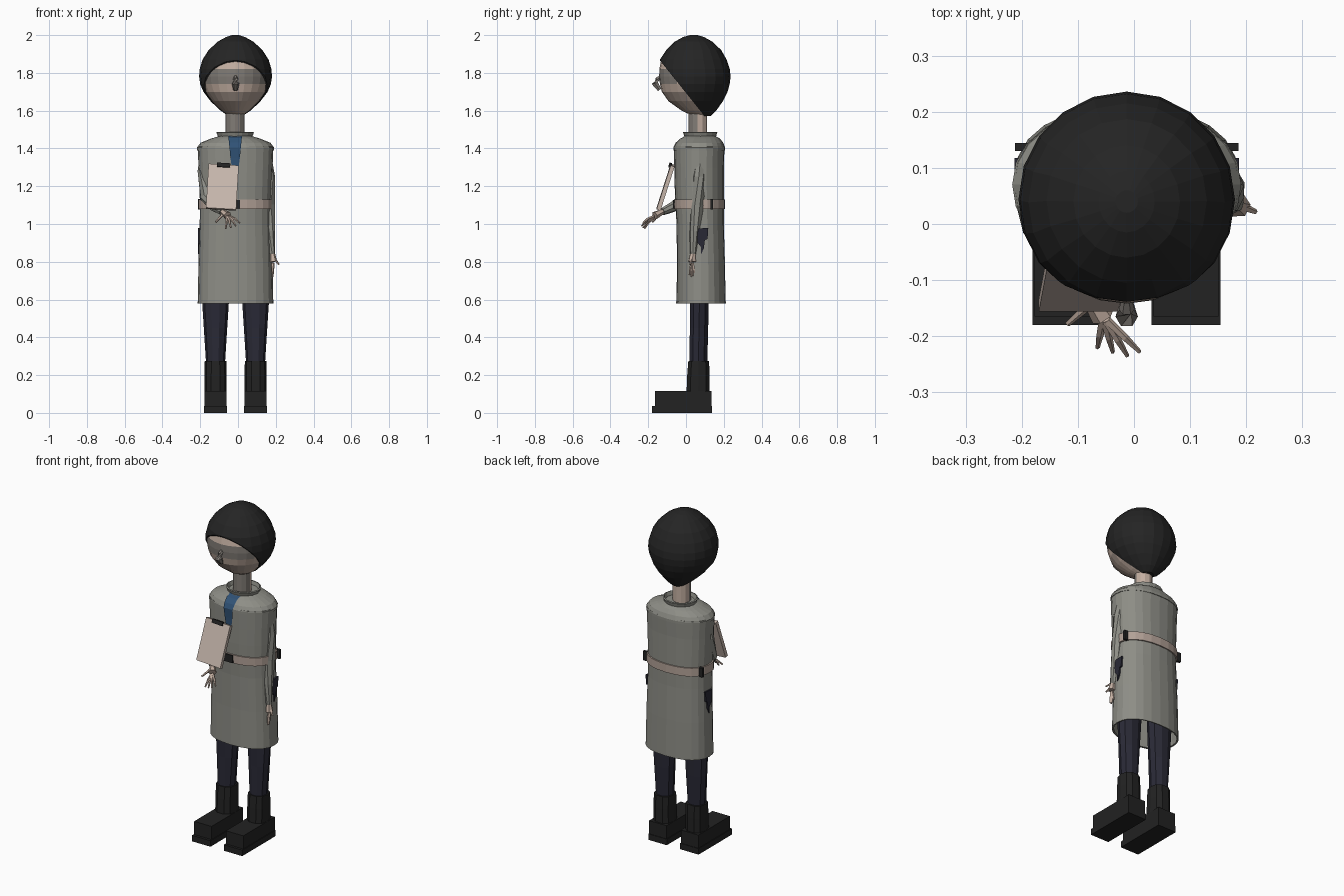
import bpy, bmesh
from math import cos, sin, pi, copysign
from mathutils import Vector, Matrix

if "Cube" in bpy.data.objects:
    bpy.data.objects.remove(bpy.data.objects["Cube"])

CX = -0.013  # body centre line


def material(name, rgb):
    m = bpy.data.materials.new(name)
    m.use_nodes = True
    m.diffuse_color = (*rgb, 1)
    m.node_tree.nodes["Principled BSDF"].inputs["Base Color"].default_value = (*rgb, 1)
    return m


coat = material("coat grey", (0.27, 0.27, 0.24))
skin = material("skin", (0.55, 0.43, 0.36))
shade = material("grey skin", (0.22, 0.2, 0.18))
tan = material("belt tan", (0.45, 0.36, 0.31))
paper = material("board cream", (0.58, 0.48, 0.42))
hair_black = material("hair black", (0.018, 0.018, 0.018))
boot_black = material("boot black", (0.016, 0.016, 0.016))
navy = material("trouser navy", (0.022, 0.022, 0.036))
blue = material("shirt blue", (0.03, 0.085, 0.18))


def finish(name, bm, *mats):
    bmesh.ops.recalc_face_normals(bm, faces=bm.faces)
    me = bpy.data.meshes.new(name)
    bm.to_mesh(me)
    bm.free()
    for m in mats:
        me.materials.append(m)
    ob = bpy.data.objects.new(name, me)
    bpy.context.collection.objects.link(ob)
    return ob


def bridge(bm, rings, caps=(True, True)):
    rings = [[bm.verts.new(p) for p in r] for r in rings]
    n = len(rings[0])
    for a, b in zip(rings, rings[1:]):
        for i in range(n):
            j = (i + 1) % n
            bm.faces.new((a[i], a[j], b[j], b[i]))
    for ring, cap in zip((rings[0], rings[-1]), caps):
        if cap:
            bm.faces.new(ring)
    return bm


def oval(z, rx, y0, y1, n, cx=CX, power=1.0, grow=0):
    """Level ring with half width rx, running from y0 to y1."""
    cy, ry = (y0 + y1) / 2, (y1 - y0) / 2 + grow
    pts = []
    for i in range(n):
        c, s = cos(2 * pi * i / n), sin(2 * pi * i / n)
        pts.append((cx + (rx + grow) * copysign(abs(c) ** power, c),
                    cy + ry * copysign(abs(s) ** power, s), z))
    return pts


def loft(name, rows, mat, n=20, caps=(True, True), **kw):
    bm = bridge(bmesh.new(), [oval(*r, n, **kw) for r in rows], caps)
    return finish(name, bm, mat)


def tube(name, pts, radii, mat, n=8, flat=1.0):
    pts = [Vector(p) for p in pts]
    rings = []
    for i, p in enumerate(pts):
        d = pts[min(i + 1, len(pts) - 1)] - pts[max(i - 1, 0)]
        q = d.to_track_quat("Z", "Y")
        rings.append([p + q @ Vector((radii[i] * cos(2 * pi * k / n) * flat,
                                      radii[i] * sin(2 * pi * k / n), 0)) for k in range(n)])
    return finish(name, bridge(bmesh.new(), rings), mat)


def box(name, centre, size, mat, rot=None):
    bm = bmesh.new()
    m = Matrix.Translation(centre) @ (rot or Matrix()) @ Matrix.Diagonal((*size, 1))
    bmesh.ops.create_cube(bm, size=1, matrix=m)
    return finish(name, bm, mat)


def hand(side, wrist, knuckles, tips, thumb):
    tube(side + "_palm", [wrist, knuckles], [0.014, 0.022], skin, 6)
    k = Vector(knuckles)
    for i, t in enumerate(tips):
        t = Vector(t)
        start = k.lerp(Vector(tips[0]).lerp(Vector(tips[-1]), i / (len(tips) - 1)), 0.1)
        mid = start.lerp(t, 0.55) + Vector((0, 0, 0.006))
        tube(f"{side}_finger_{i + 1}", [start, mid, t], [0.008, 0.007, 0.004], skin, 5)
    tube(side + "_thumb", [Vector(wrist).lerp(k, 0.4), thumb], [0.009, 0.005], skin, 5)


# Head and hair share one outline; the hair is the part behind a sloping plane
outline = [(1.572, .04, .03, .13), (1.60, .08, -.03, .16), (1.65, .132, -.10, .195),
           (1.70, .17, -.135, .22), (1.74, .187, -.145, .231), (1.78, .193, -.149, .236),
           (1.82, .19, -.148, .232), (1.87, .175, -.138, .215), (1.92, .143, -.105, .187),
           (1.965, .095, -.06, .14), (1.99, .05, -.015, .095), (2.0, .02, .02, .06)]
bm = bridge(bmesh.new(), [oval(*r, 24, grow=-0.007) for r in outline[:-2]])
for f in bm.faces:
    c = f.calc_center_median()
    if c.y < -0.06 and 1.74 < c.z < 1.82 and abs(c.x - CX) > 0.015:
        f.material_index = 1
    elif c.y < 0 and 1.65 < c.z < 1.70:
        f.material_index = 2
finish("head", bm, skin, shade, tan)

bm = bridge(bmesh.new(), [oval(*r, 20) for r in outline])
cut = bmesh.ops.bisect_plane(bm, geom=bm.verts[:] + bm.edges[:] + bm.faces[:],
                             plane_co=(0, -0.145, 1.875), plane_no=(0, 1.25, 1), clear_inner=True)
bmesh.ops.holes_fill(bm, edges=[e for e in bm.edges if e.is_boundary], sides=0)
finish("hair", bm, hair_black)

tube("nose", [(CX, -.13, 1.785), (CX, -.152, 1.765), (CX, -.165, 1.745), (CX, -.14, 1.71)],
     [.008, .014, .02, .012], shade, 6)

# Neck, grey at the front
bm = bridge(bmesh.new(), [oval(z, .05, .012, .112, 12, cx=-.015) for z in (1.44, 1.53, 1.62)])
for f in bm.faces:
    f.material_index = int(f.calc_center_median().y < 0.05)
finish("neck", bm, skin, shade)

# Coat: open skirted body, yoke with a lip, flared collar
body = loft("coat_body", [(.58, .2, -.05, .21), (.8, .196, -.048, .206), (1.0, .19, -.05, .2),
                          (1.1, .188, -.056, .2), (1.2, .192, -.06, .2), (1.3, .196, -.062, .2),
                          (1.41, .2, -.064, .204)], coat, 24, (False, False), power=0.88)
solid = body.modifiers.new("thickness", "SOLIDIFY")
solid.thickness = 0.008
loft("coat_hem", [(.578, .201, -.052, .211), (.59, .201, -.052, .211)], coat, 24,
     (False, False), power=0.88)
loft("coat_yoke", [(1.39, .203, -.067, .207), (1.405, .204, -.067, .207), (1.43, .185, -.055, .197),
                   (1.452, .13, -.03, .18), (1.466, .085, -.005, .155)], coat, 24, power=0.92)
collar = loft("collar", [(1.45, .078, .005, .147), (1.488, .092, -.008, .158)], coat, 16,
              (False, False), cx=-.015)
collar.modifiers.new("thickness", "SOLIDIFY").thickness = 0.008

# Shirt front in the neck opening
bm = bmesh.new()
rows = [(1.466, .0, .036), (1.455, -.035, .035), (1.432, -.06, .033), (1.405, -.073, .03),
        (1.35, -.069, .025), (1.30, -.067, .018)]
strip = [[bm.verts.new((-.015 + s * w, y, z)) for s in (-1, 1)] for z, y, w in rows]
for a, b in zip(strip, strip[1:]):
    bm.faces.new((a[0], a[1], b[1], b[0]))
finish("shirt_front", bm, blue)

# Belt with loops and buckle
loft("belt", [(1.08, .197, -.063, .207), (1.13, .197, -.064, .207)], tan, 24, power=0.88)
box("belt_buckle", (-.016, -.065, 1.105), (.055, .008, .046), boot_black)
for side, s in (("left", 1), ("right", -1)):
    box(side + "_belt_loop", (CX + s * .187, .137, 1.105), (.024, .014, .056), boot_black)

# Side pockets with a ragged lower edge
for side, s in (("left", 1), ("right", -1)):
    bm = bmesh.new()
    shape = [(.055, .975), (.118, .98), (.114, .92), (.1, .915), (.094, .87), (.08, .84),
             (.078, .88), (.062, .9)]
    bm.faces.new([bm.verts.new((CX + s * .2, y, z)) for y, z in shape])
    geo = bmesh.ops.extrude_face_region(bm, geom=bm.faces[:])["geom"]
    bmesh.ops.translate(bm, vec=(-s * .009, 0, 0),
                        verts=[g for g in geo if isinstance(g, bmesh.types.BMVert)])
    finish(side + "_pocket", bm, navy)

# Left arm hangs, right arm bends forward
tube("left_sleeve", [(.15, .075, 1.39), (.162, .068, 1.25), (.163, .062, 1.1), (.17, .045, .96),
                     (.18, .036, .84)], [.022, .034, .036, .026, .016], coat)
hand("left", (.18, .036, .85), (.186, .033, .8),
     [(.184, .018, .73), (.184, .027, .72), (.184, .036, .725), (.182, .045, .74)], (.216, .022, .785))
tube("right_sleeve", [(-.165, .07, 1.41), (-.178, .05, 1.28), (-.165, .0, 1.14), (-.12, -.07, 1.09),
                      (-.082, -.125, 1.065)], [.03, .036, .036, .028, .02], coat)
hand("right", (-.085, -.12, 1.068), (-.055, -.165, 1.045),
     [(-.065, -.22, .975), (-.038, -.228, .98), (-.012, -.235, .99), (.01, -.228, 1.005)],
     (-.118, -.178, 1.01))

# Clipboard leaning on the forearm
tilt = Matrix.Rotation(.06, 4, "Y") @ Matrix.Rotation(-.31, 4, "X")
centre = Vector((-.083, -.108, 1.195))
box("clipboard", centre, (.16, .022, .245), paper, tilt)
box("clipboard_clip", centre + tilt @ Vector((0, -.012, .118)), (.07, .014, .022), boot_black, tilt)

# Legs and boots
for side, s in (("left", 1), ("right", -1)):
    x = CX + s * .106
    loft(side + "_trouser", [(.26, .05, .015, .115), (.45, .062, .018, .12), (.7, .078, .02, .125)],
         navy, 10, cx=x)
    loft(side + "_boot_shaft", [(.1, .058, .0, .128), (.2, .058, .004, .128), (.275, .057, .01, .124)],
         boot_black, 10, cx=x, power=0.8)
    box(side + "_boot_foot", (x, -.015, .073), (.116, .3, .085), boot_black)
    box(side + "_boot_sole", (x, -.021, .018), (.123, .318, .036), boot_black)
